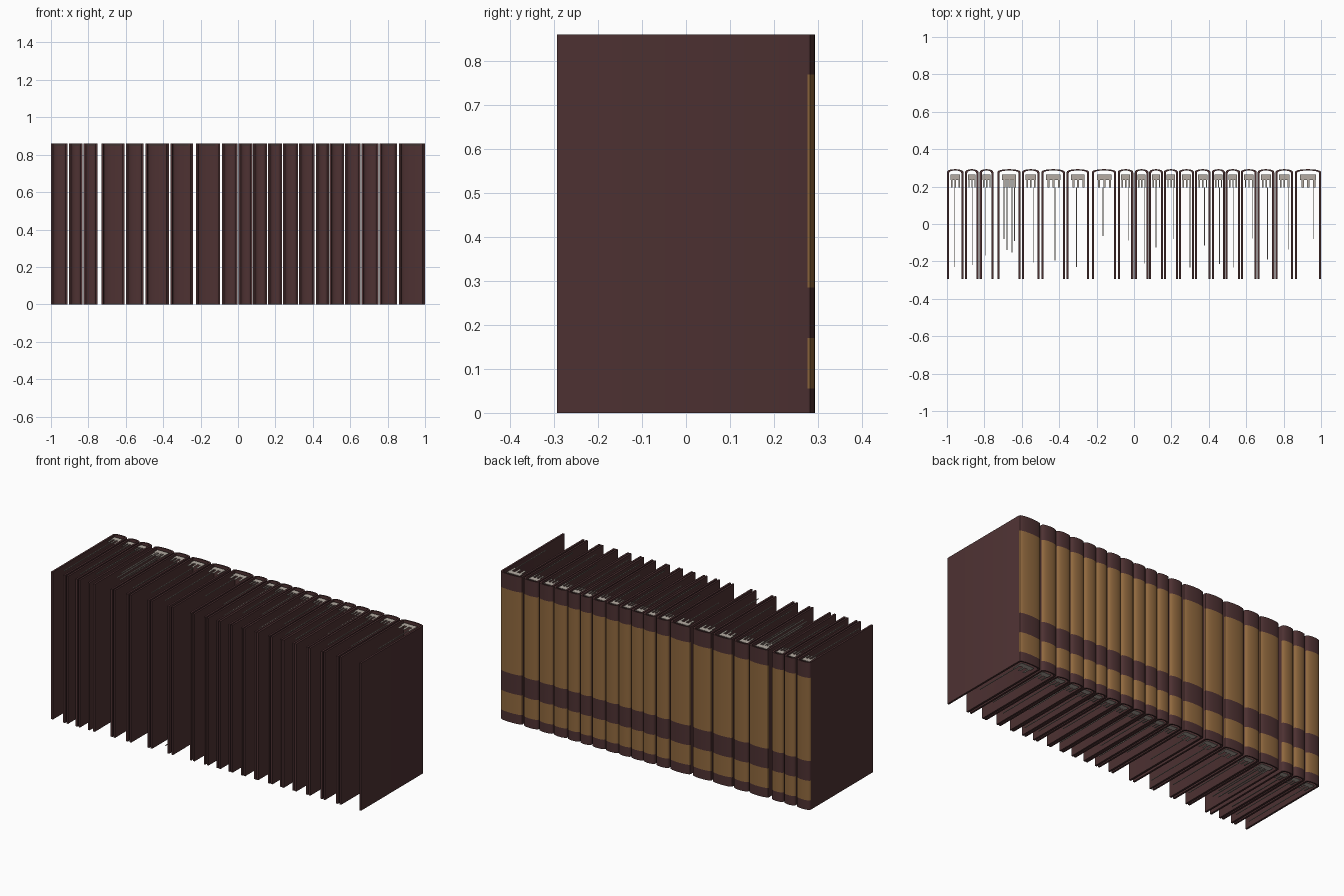
import bpy, bmesh, math, random

if "Cube" in bpy.data.objects:
    bpy.data.objects.remove(bpy.data.objects["Cube"])
random.seed(4)

def material(name, rgb):
    m = bpy.data.materials.new(name)
    m.diffuse_color = (*rgb, 1)
    m.use_nodes = True
    m.node_tree.nodes["Principled BSDF"].inputs["Base Color"].default_value = m.diffuse_color
    return m

leather = material("dark_leather", (0.075, 0.031, 0.032))
tan = material("tan_spine", (0.28, 0.14, 0.048))
paper = material("grey_paper", (0.46, 0.41, 0.36))

# left and right edge of every book along the row
BOOKS = [(-1, -.912), (-.903, -.832), (-.825, -.752), (-.73, -.606), (-.599, -.506),
         (-.495, -.369), (-.36, -.24), (-.225, -.095), (-.086, -.004), (.004, .077),
         (.081, .155), (.16, .235), (.24, .321), (.325, .409), (.416, .486),
         (.49, .567), (.571, .656), (.661, .75), (.756, .85), (.86, 1)]
LEVELS = [0, .055, .17, .285, .77, .86]   # heights of the spine bands
TAN_BANDS = (1, 3)
DEPTH, BOARD, SPINE, ARC = .293, .011, .007, 12

def half_profile(x0, x1, inset, base, rise):
    """Open U seen from above: board, rounded spine, board."""
    c, r = (x0 + x1) / 2, (x1 - x0) / 2 - inset
    pts = [(c - r, -DEPTH)]
    for i in range(ARC + 1):
        a = math.pi * (1 - i / ARC)
        pts.append((c + r * math.cos(a), base + rise * max(0, math.sin(a)) ** .8))
    return pts + [(c + r, -DEPTH)]

def make_cover(name, x0, x1):
    outer = half_profile(x0, x1, 0, .276, .017)
    inner = half_profile(x0, x1, BOARD, .271, .015)
    n = len(outer)
    ring = outer + inner[::-1]
    bm = bmesh.new()
    rows = [[bm.verts.new((x, y, z)) for x, y in ring] for z in LEVELS]
    # walls, with tan bands on the outside of the spine
    for b in range(len(LEVELS) - 1):
        for i in range(2 * n):
            j = (i + 1) % (2 * n)
            f = bm.faces.new((rows[b][i], rows[b][j], rows[b + 1][j], rows[b + 1][i]))
            if b in TAN_BANDS and 1 <= i < n - 2:
                f.material_index = 1
    # top and bottom edges
    for row in (rows[0], rows[-1]):
        for i in range(n - 1):
            bm.faces.new((row[i], row[i + 1], row[2 * n - 2 - i], row[2 * n - 1 - i]))
    bmesh.ops.recalc_face_normals(bm, faces=bm.faces)
    me = bpy.data.meshes.new(name)
    bm.to_mesh(me)
    bm.free()
    me.materials.append(leather)
    me.materials.append(tan)
    ob = bpy.data.objects.new(name, me)
    bpy.context.collection.objects.link(ob)
    bpy.context.view_layer.objects.active = ob
    ob.select_set(True)
    bpy.ops.object.shade_smooth_by_angle(angle=math.radians(35))
    ob.select_set(False)

def make_paper(name, plates):
    """Thin horizontal scraps of paper edge at the top and bottom."""
    bm = bmesh.new()
    for xa, xb, ya, yb in plates:
        for z in (.006, .852):
            geo = bmesh.ops.create_cube(bm, size=1)["verts"]
            for v in geo:
                v.co = ((xa + xb) / 2 + v.co.x * (xb - xa),
                        (ya + yb) / 2 + v.co.y * (yb - ya), z + v.co.z * .003)
    me = bpy.data.meshes.new(name)
    bm.to_mesh(me)
    bm.free()
    me.materials.append(paper)
    bpy.context.collection.objects.link(bpy.data.objects.new(name, me))

for k, (x0, x1) in enumerate(BOOKS):
    make_cover(f"book_cover_{k + 1}", x0, x1)
    w, c = x1 - x0, (x0 + x1) / 2
    # paper bound into the spine
    plates = [(c - w * .3, c + w * .3, .235, .265)]
    for s in (-.25, -.03, .2):
        plates.append((c + w * s, c + w * (s + .09), .195, .235))
    # stray sheet edges running forward
    s = random.uniform(-.15, .25)
    plates.append((c + w * s, c + w * s + .004, random.uniform(-.25, -.05), .195))
    if k == 3:
        plates += [(c + d, c + d + .006, -.2 + abs(d) * 4, .235) for d in (-.03, -.015, .012)]
    make_paper(f"book_pages_{k + 1}", plates)
